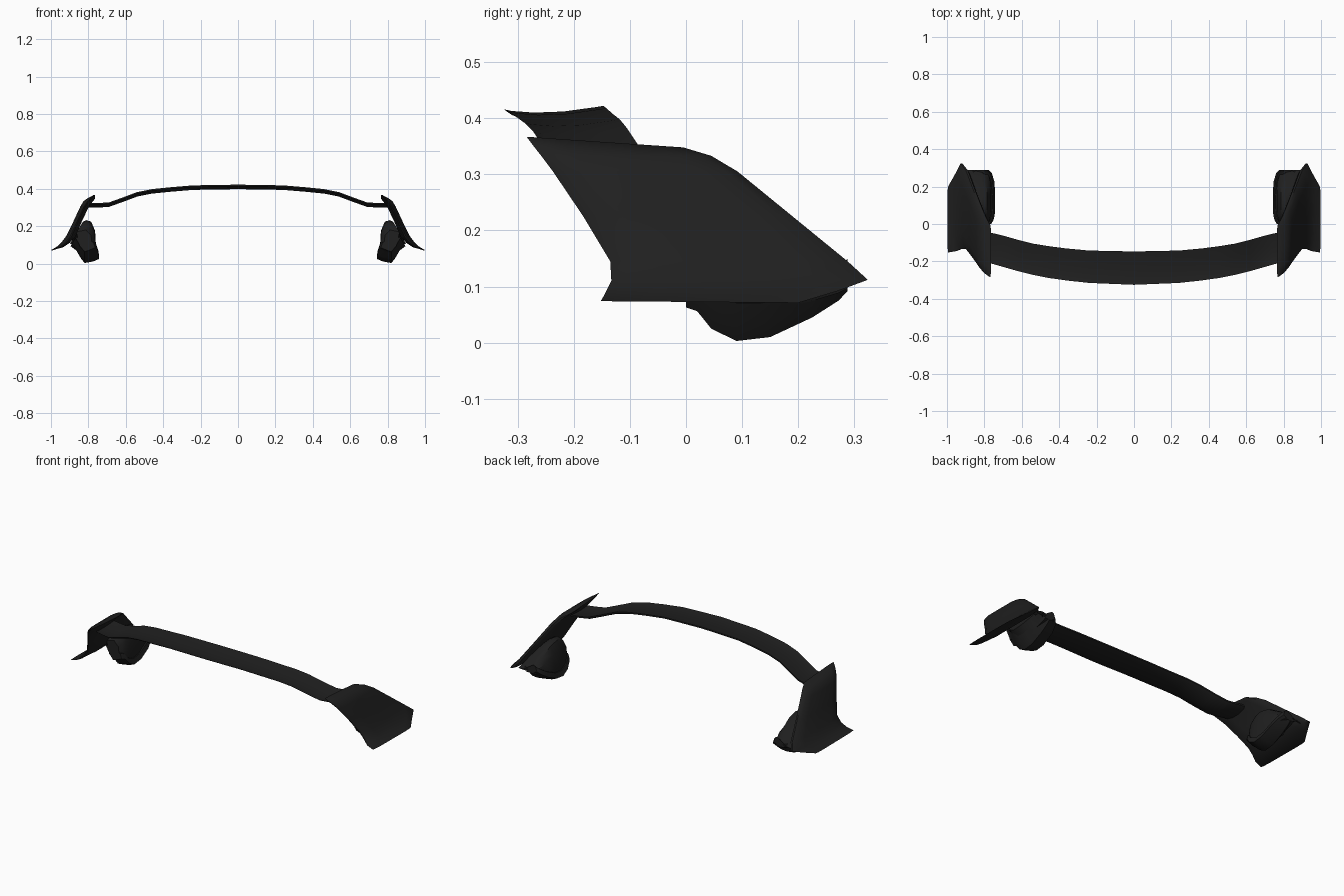
import bpy, bmesh

if "Cube" in bpy.data.objects:
    bpy.data.objects.remove(bpy.data.objects["Cube"])

mat = bpy.data.materials.new("black_paint")
mat.diffuse_color = (0.014, 0.014, 0.014, 1)
mat.use_nodes = True
mat.node_tree.nodes["Principled BSDF"].inputs["Base Color"].default_value = mat.diffuse_color


def loft(name, rings, mirror=True, angle=0.6):
    """Skin a list of closed rings, cap both ends, optionally mirror in x."""
    bm = bmesh.new()
    loops = [[bm.verts.new(p) for p in ring] for ring in rings]
    n = len(loops[0])
    for a, b in zip(loops, loops[1:]):
        for i in range(n):
            j = (i + 1) % n
            bm.faces.new((a[i], a[j], b[j], b[i]))
    bm.faces.new(loops[0])
    bm.faces.new(loops[-1])
    bmesh.ops.recalc_face_normals(bm, faces=bm.faces)
    me = bpy.data.meshes.new(name)
    bm.to_mesh(me)
    bm.free()
    ob = bpy.data.objects.new(name, me)
    bpy.context.collection.objects.link(ob)
    me.materials.append(mat)
    bpy.ops.object.select_all(action='DESELECT')
    bpy.context.view_layer.objects.active = ob
    ob.select_set(True)
    bpy.ops.object.shade_smooth_by_angle(angle=angle)
    if mirror:
        m = ob.modifiers.new("mirror", 'MIRROR')
        m.use_clip = False
        m.use_mirror_merge = False
    return ob


# Wing blade: thin dished section swept along the arch
# x, top z, front y, back y
half = [(0, .420, -.325, -.147), (.24, .416, -.315, -.142), (.36, .406, -.302, -.131),
        (.46, .396, -.288, -.118), (.54, .380, -.272, -.105), (.62, .350, -.252, -.085),
        (.69, .325, -.232, -.065), (.74, .322, -.218, -.052), (.80, .322, -.20, -.04)]
stations = [(-x, z, a, b) for x, z, a, b in half[:0:-1]] + half
section = [(0, -.004), (.08, -.007), (.3, -.010), (.6, -.008), (.93, .000), (1, .002),
           (1, -.006), (.9, -.014), (.6, -.022), (.3, -.022), (.08, -.014)]
loft("wing_blade", [[(x, a + (b - a) * t, z + dz) for t, dz in section]
                    for x, z, a, b in stations], mirror=False)

# Side fins: rows from the flared lip up to the thin top edge
# outer x, inner x, front (y, z), back (y, z)
rows = [(.998, .988, -.152, .074, .20, .071),
        (.968, .935, -.145, .086, .27, .092),
        (.945, .900, -.133, .110, .324, .112),
        (.920, .868, -.135, .145, .288, .145),
        (.880, .835, -.183, .225, .190, .225),
        (.843, .797, -.237, .305, .092, .305),
        (.826, .776, -.258, .333, .045, .333),
        (.803, .766, -.273, .352, .015, .342),
        (.775, .764, -.284, .367, -.005, .348)]
cols = [(0, .15), (.06, .65), (.2, 1), (.5, 1), (.8, 1), (.94, .7), (1, .2)]
rings = []
for xo, xi, yf, zf, yb, zb in rows:
    out, inn = [], []
    for t, k in cols:
        y, z = yf + (yb - yf) * t, zf + (zb - zf) * t
        mid, h = (xo + xi) / 2, (xo - xi) / 2 * k
        out.append((mid + h, y, z))
        inn.append((mid - h, y, z))
    rings.append(out + inn[::-1])
loft("side_fin", rings)

# Struts under the fins and their curved mounting feet
# y, foot underside z, strut top z, inward narrowing
posts = [(.0, .063, .180, .022), (.02, .056, .205, .010), (.045, .025, .225, .003),
         (.09, .003, .232, 0), (.15, .010, .220, 0), (.225, .045, .175, .004),
         (.272, .075, .135, .018), (.288, .092, .115, .035)]
fin_x = lambda z: .915 - (z - .1) * .58
loft("strut", [[(.757 + d, y, b + .045 * (t - b) / .2), (.764 + d, y, b + (t - b) * .75),
                (.785 + d, y, t - .008), (.812, y, t), (fin_x(t) - .008, y, t - .01),
                (fin_x(b + .08) - .03, y, min(b + .09, t - .012)),
                (.845, y, b + .045 * (t - b) / .2)] for y, b, t, d in posts])
loft("mounting_foot", [[(.742 + d, y, b + .022), (.775 + d, y, b + .008), (.82, y, b),
                        (.84, y, b + .025), (.872, y, min(b + .08, t - .01)),
                        (.80, y, b + .058), (.752 + d, y, b + .052)]
                       for y, b, t, d in posts])
